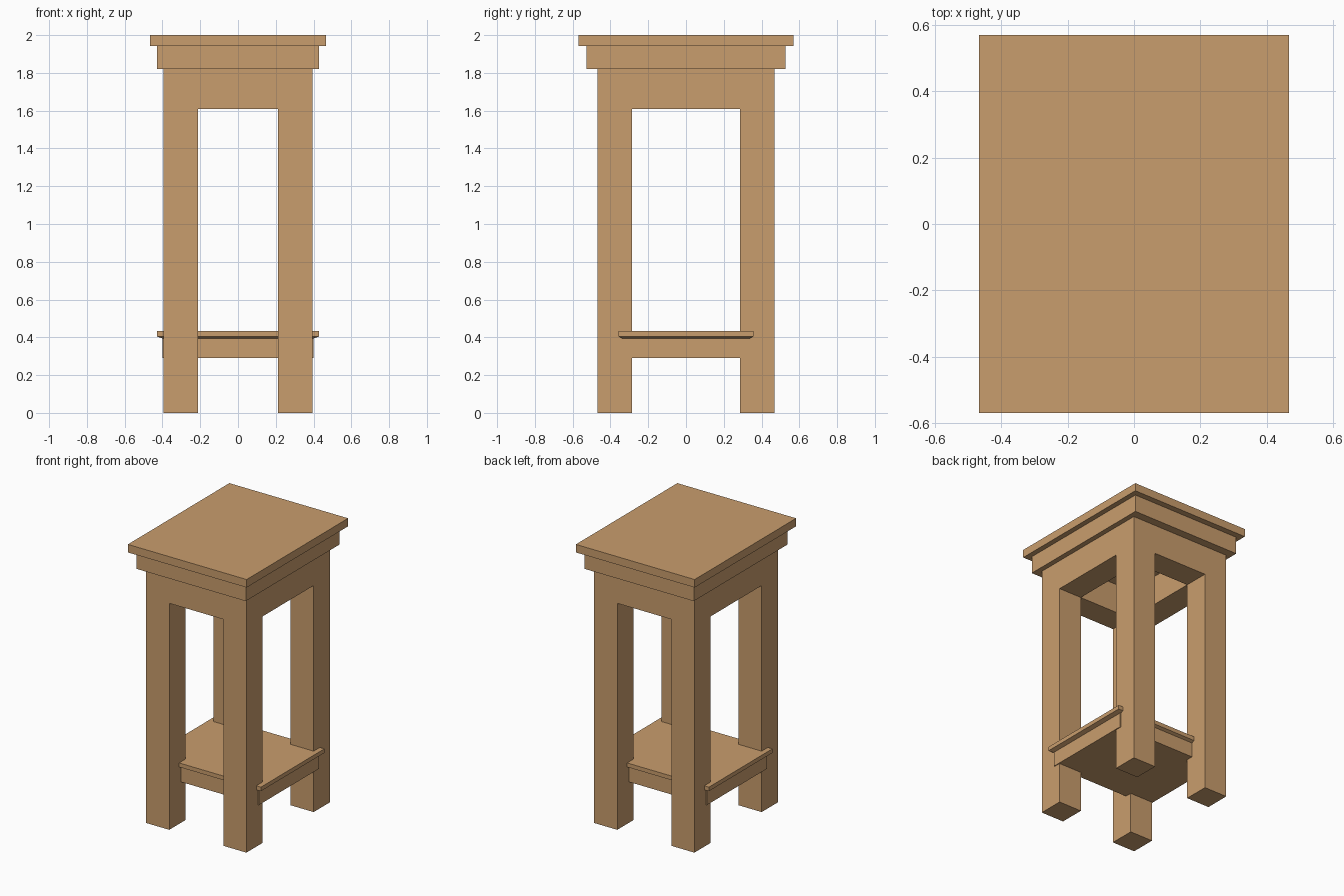
import bpy
import bmesh

if "Cube" in bpy.data.objects:
    bpy.data.objects.remove(bpy.data.objects["Cube"])

wood = bpy.data.materials.new("light wood")
wood.diffuse_color = (0.584, 0.337, 0.153, 1.0)
wood.use_nodes = True
wood.node_tree.nodes["Principled BSDF"].inputs["Base Color"].default_value = wood.diffuse_color


def lofted_box(name, rings):
    """Stack of centred rectangles (cx, cy, half_x, half_y, z), bottom to top."""
    bm = bmesh.new()
    loops = []
    for cx, cy, hx, hy, z in rings:
        loops.append([bm.verts.new((cx + sx * hx, cy + sy * hy, z))
                      for sx, sy in ((-1, -1), (1, -1), (1, 1), (-1, 1))])
    bm.faces.new(loops[0][::-1])
    bm.faces.new(loops[-1])
    for low, high in zip(loops, loops[1:]):
        for i in range(4):
            j = (i + 1) % 4
            bm.faces.new((low[i], low[j], high[j], high[i]))
    bmesh.ops.recalc_face_normals(bm, faces=bm.faces)
    mesh = bpy.data.meshes.new(name)
    bm.to_mesh(mesh)
    bm.free()
    mesh.materials.append(wood)
    obj = bpy.data.objects.new(name, mesh)
    bpy.context.collection.objects.link(obj)
    return obj


def box(name, x0, x1, y0, y1, z0, z1):
    c = ((x0 + x1) / 2, (y0 + y1) / 2, abs(x1 - x0) / 2, abs(y1 - y0) / 2)
    return lofted_box(name, [(*c, z0), (*c, z1)])


# Outer and inner faces of the legs
XO, XI, YO, YI = 0.394, 0.213, 0.468, 0.287
APRON, LEG_TOP, TOP_LOW = 1.61, 1.82, 1.943

# Table top and the stepped frame under it
box("table_top", -0.467, 0.467, -0.57, 0.57, TOP_LOW, 2.0)
box("top_frame", -0.43, 0.43, -0.527, 0.527, LEG_TOP, TOP_LOW)

# Four square legs
for sx, side in ((-1, "left"), (1, "right")):
    for sy, end in ((-1, "front"), (1, "back")):
        box(f"{end}_{side}_leg", sx * XI, sx * XO, sy * YI, sy * YO, 0, LEG_TOP)

# Aprons, flush with the legs and as thick as them
for s, end, side in ((-1, "front", "left"), (1, "back", "right")):
    box(f"{end}_apron", -XI, XI, s * YI, s * YO, APRON, LEG_TOP)
    box(f"{side}_apron", s * XI, s * XO, -YI, YI, APRON, LEG_TOP)

# Lower shelf: deep body, slightly sloped lip, thin overhanging board
lofted_box("lower_shelf", [
    (0, 0, 0.40, 0.336, 0.29),
    (0, 0, 0.40, 0.336, 0.394),
    (0, 0, 0.43, 0.357, 0.404),
    (0, 0, 0.43, 0.357, 0.433),
])
